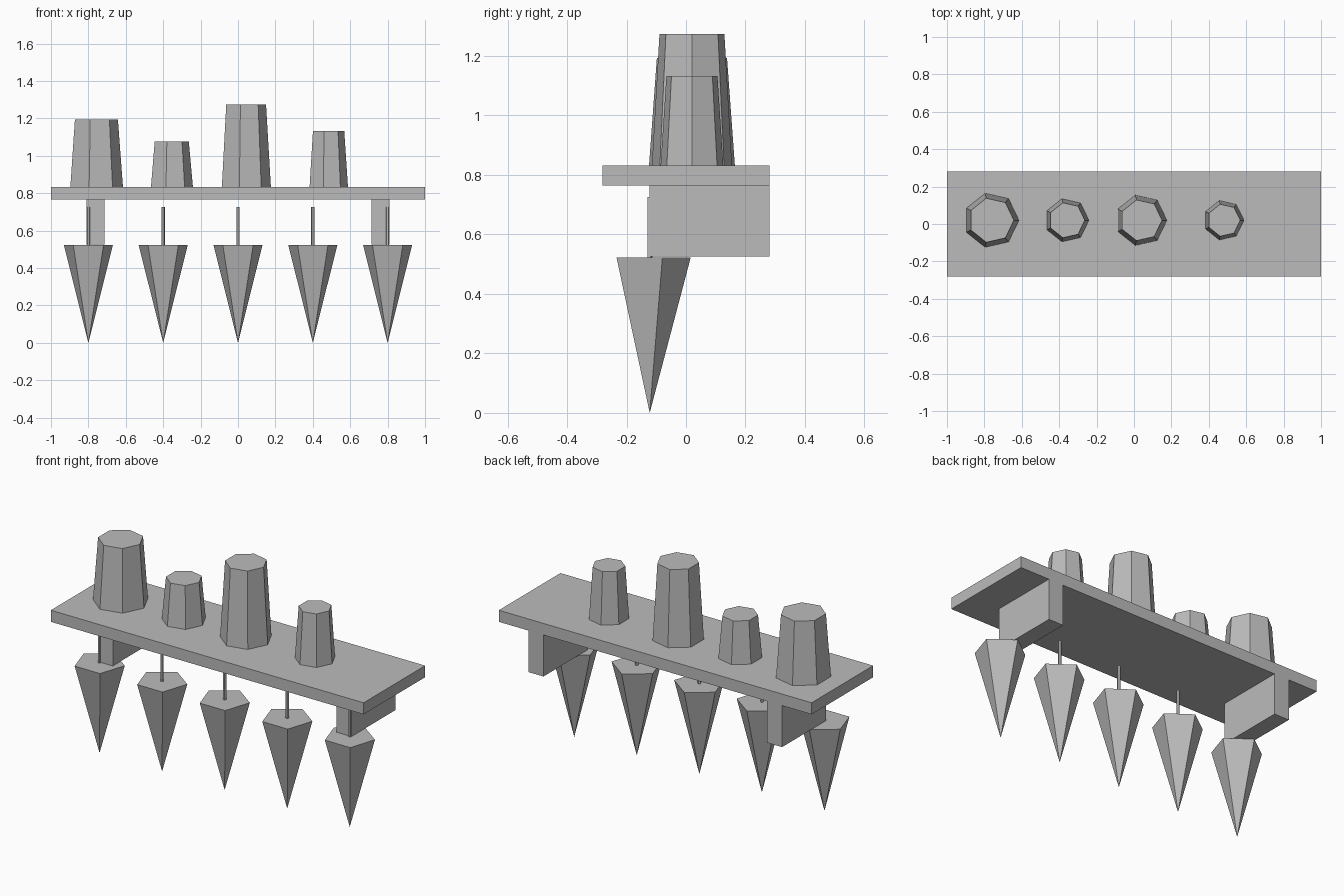
import bpy, bmesh, math
from mathutils import Matrix

if "Cube" in bpy.data.objects:
    bpy.data.objects.remove(bpy.data.objects["Cube"])

grey = bpy.data.materials.new("plain grey")
grey.diffuse_color = (0.5, 0.5, 0.5, 1)
grey.use_nodes = True
grey.node_tree.nodes["Principled BSDF"].inputs["Base Color"].default_value = grey.diffuse_color


def finish(name, bm):
    bmesh.ops.recalc_face_normals(bm, faces=bm.faces)
    mesh = bpy.data.meshes.new(name)
    bm.to_mesh(mesh)
    bm.free()
    mesh.materials.append(grey)
    bpy.context.collection.objects.link(bpy.data.objects.new(name, mesh))


def box(name, x0, x1, y0, y1, z0, z1):
    bm = bmesh.new()
    place = Matrix.Translation(((x0 + x1) / 2, (y0 + y1) / 2, (z0 + z1) / 2))
    size = Matrix.Diagonal((x1 - x0, y1 - y0, z1 - z0, 1))
    bmesh.ops.create_cube(bm, size=1, matrix=place @ size)
    finish(name, bm)


def taper(name, x, y, z0, z1, r0, r1, sides, turn):
    """Capped prism from radius r0 at z0 to r1 at z1; zero radius makes a tip."""
    bm = bmesh.new()
    rings = []
    for z, r in ((z0, r0), (z1, r1)):
        n = sides if r else 1
        rings.append([bm.verts.new((x + r * math.cos(turn + math.tau * i / n),
                                    y + r * math.sin(turn + math.tau * i / n), z))
                      for i in range(n)])
    low, high = rings
    for i in range(sides):
        j = (i + 1) % sides
        if len(low) == 1:
            bm.faces.new((low[0], high[j], high[i]))
        else:
            bm.faces.new((low[i], low[j], high[j], high[i]))
    for ring in rings:
        if len(ring) > 2:
            bm.faces.new(ring)
    finish(name, bm)


# Shelf board and its two wall brackets
box("shelf_board", -1, 1, -0.281, 0.281, 0.765, 0.832)
box("bracket_left", -0.811, -0.715, -0.122, 0.281, 0.525, 0.765)
box("bracket_right", 0.715, 0.811, -0.122, 0.281, 0.525, 0.765)

# Seven-sided tapered pots: x, base radius, top radius, top height
for i, (x, r0, r1, top) in enumerate(((-0.763, 0.148, 0.121, 1.193),
                                      (-0.359, 0.118, 0.096, 1.075),
                                      (0.038, 0.138, 0.112, 1.273),
                                      (0.480, 0.108, 0.088, 1.132))):
    taper(f"pot_{i + 1}", x, 0.02, 0.832, top, r0, r1, 7, 0)

# Row of hanging five-sided spikes, each with a thin rod
for i in range(5):
    x = -0.8 + 0.4 * i
    taper(f"spike_{i + 1}", x, -0.122, 0, 0.523, 0, 0.138, 5, math.pi / 2)
    taper(f"rod_{i + 1}", x, -0.122, 0.523, 0.725, 0.009, 0.009, 5, math.pi / 2)
